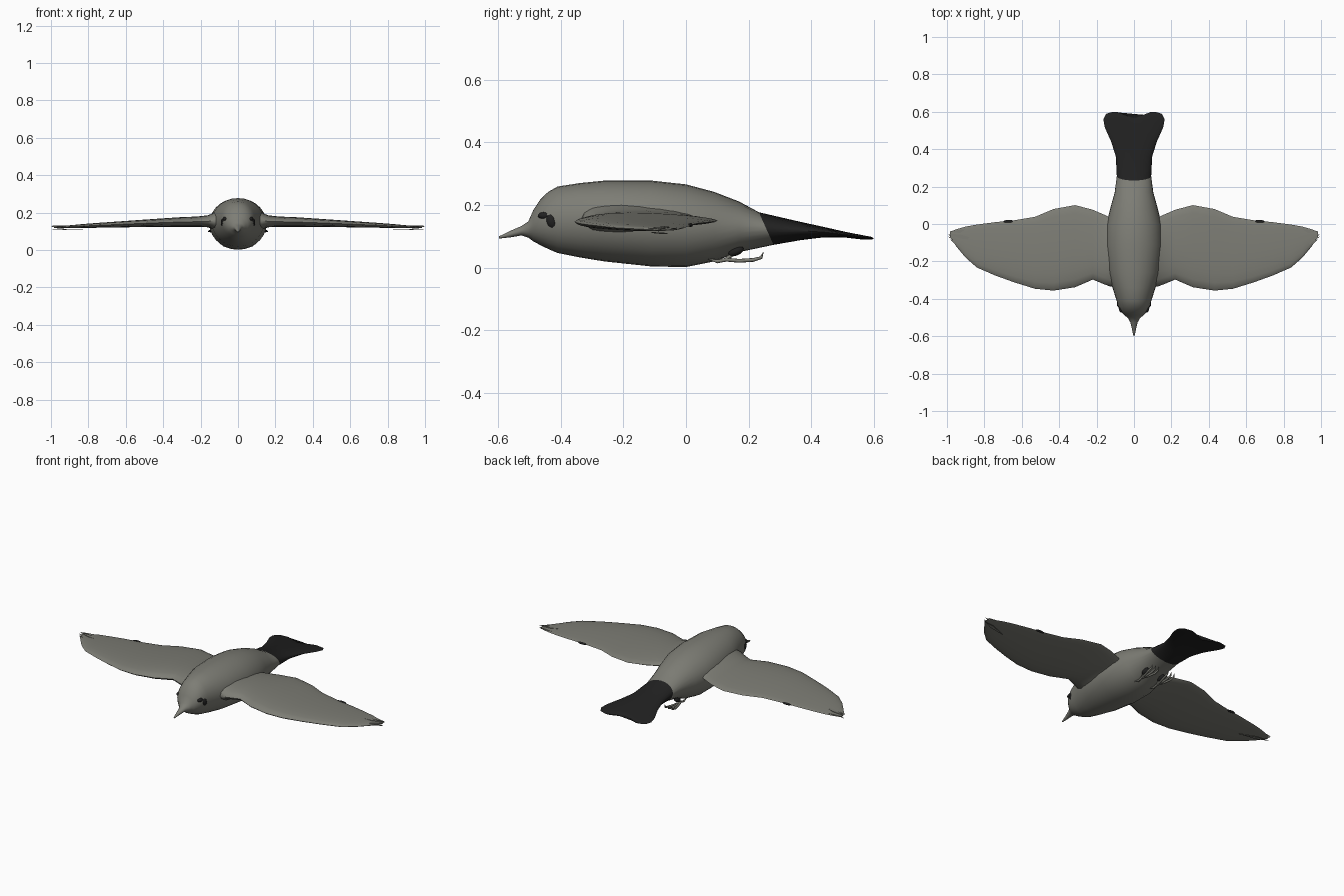
import bpy, bmesh, math
from mathutils import Vector

if "Cube" in bpy.data.objects:
    bpy.data.objects.remove(bpy.data.objects["Cube"])


def material(name, rgb):
    m = bpy.data.materials.new(name)
    m.diffuse_color = (*rgb, 1)
    m.use_nodes = True
    m.node_tree.nodes["Principled BSDF"].inputs["Base Color"].default_value = m.diffuse_color
    return m


GREY = material("grey plumage", (0.205, 0.205, 0.178))
BLACK = material("black plumage", (0.015, 0.015, 0.015))


def finish(name, bm, mats, angle=50):
    bmesh.ops.recalc_face_normals(bm, faces=bm.faces)
    me = bpy.data.meshes.new(name)
    bm.to_mesh(me)
    bm.free()
    for m in mats:
        me.materials.append(m)
    ob = bpy.data.objects.new(name, me)
    bpy.context.collection.objects.link(ob)
    bpy.ops.object.select_all(action='DESELECT')
    ob.select_set(True)
    bpy.context.view_layer.objects.active = ob
    bpy.ops.object.shade_smooth_by_angle(angle=math.radians(angle))
    return ob


def loft(name, rings, mats, dark_from=None):
    """Skin a list of point rings; rings after dark_from use the second material."""
    bm = bmesh.new()
    vr = [[bm.verts.new(p) for p in r] for r in rings]
    n = len(vr[0])
    for i in range(len(vr) - 1):
        for j in range(n):
            k = (j + 1) % n
            f = bm.faces.new((vr[i][j], vr[i][k], vr[i + 1][k], vr[i + 1][j]))
            f.material_index = int(dark_from is not None and i >= dark_from)
    bm.faces.new(vr[0])
    bm.faces.new(vr[-1]).material_index = int(dark_from is not None)
    return finish(name, bm, mats)


def tube(name, pts, radii, mat, n=8):
    """Tapered tube along a path lying roughly along y."""
    pts = [Vector(p) for p in pts]
    rings = []
    for i, p in enumerate(pts):
        d = (pts[min(i + 1, len(pts) - 1)] - pts[max(i - 1, 0)]).normalized()
        u = d.cross(Vector((1, 0, 0))).normalized()
        w = d.cross(u)
        rings.append([p + radii[i] * (u * math.cos(a) + w * math.sin(a))
                      for a in (2 * math.pi * j / n for j in range(n))])
    return loft(name, rings, [mat])


def ball(name, loc, size, mat, tilt=0):
    bm = bmesh.new()
    bmesh.ops.create_uvsphere(bm, u_segments=16, v_segments=10, radius=1)
    c, s = math.cos(tilt), math.sin(tilt)
    for v in bm.verts:
        x, y, z = (v.co[i] * size[i] for i in range(3))
        v.co = Vector(loc) + Vector((x, y * c - z * s, y * s + z * c))
    return finish(name, bm, [mat])


# Body, beak and tail: y, half width, bottom z, top z, shear, tail notch
BODY = [
    (-.597, .004, .093, .100, 0, 0), (-.56, .011, .097, .118, 0, 0),
    (-.525, .020, .103, .133, 0, 0), (-.503, .032, .096, .148, 0, 0),
    (-.487, .053, .084, .185, 0, 0), (-.465, .073, .072, .218, 0, 0),
    (-.44, .084, .060, .242, 0, 0), (-.41, .093, .047, .259, 0, 0),
    (-.34, .115, .033, .270, 0, 0), (-.26, .140, .020, .278, 0, 0),
    (-.11, .153, .004, .278, 0, 0), (0, .148, .002, .266, 0, 0),
    (.09, .125, .020, .242, 0, 0), (.17, .103, .050, .211, 0, 0),
    (.256, .092, .073, .177, .45, 0), (.36, .097, .088, .149, .2, 0),
    (.44, .122, .097, .130, 0, 0), (.51, .156, .096, .114, 0, .006),
    (.545, .164, .092, .106, 0, .014), (.562, .148, .090, .100, 0, .028),
    (.565, .115, .090, .096, 0, .034),
]
rings = []
for y, w, zb, zt, sh, notch in BODY:
    ring = []
    for j in range(28):
        a = 2 * math.pi * j / 28
        x, dz = w * math.cos(a), (zt - zb) / 2 * math.sin(a)
        ring.append((x, y - sh * dz + notch * min(1, abs(x) / .09), (zt + zb) / 2 + dz))
    rings.append(ring)
loft("body_and_tail", rings, [GREY, BLACK], dark_from=14)

# Wing stations: x, leading edge y, trailing edge y, mid z, half thickness
WING = [
    (.09, -.335, .045, .155, .065), (.13, -.333, .035, .155, .048),
    (.16, -.322, .050, .154, .034), (.22, -.297, .076, .152, .029),
    (.315, -.338, .101, .150, .027), (.43, -.356, .080, .146, .023),
    (.53, -.346, .038, .142, .020), (.64, -.312, .020, .137, .017),
    (.74, -.276, .010, .133, .014), (.84, -.233, -.003, .128, .011),
    (.90, -.180, -.014, .125, .008), (.95, -.120, -.028, .122, .006),
    (.985, -.068, -.042, .120, .003),
]
# Wing tip feathers: root x, root y, tip x, tip y, z
FEATHERS = [
    (.85, -.19, .985, -.078, .128), (.84, -.15, .995, -.066, .131),
    (.82, -.09, .998, -.052, .134), (.80, -.04, .990, -.040, .130),
    (.83, -.11, .992, -.059, .114),
]

for side, s in (("left", -1), ("right", 1)):
    rings = []
    for x, le, te, z, h in WING:
        ring = []
        for j in range(20):
            a = 2 * math.pi * j / 20
            c = math.cos(a)
            ring.append((s * x, (le + te) / 2 + (te - le) / 2 * c,
                         z + h * math.sin(a) * (.9 - .3 * c)))
        rings.append(ring)
    loft(side + "_wing", rings, [GREY])

    for i, (x0, y0, x1, y1, z) in enumerate(FEATHERS):
        bm = bmesh.new()
        a, b = Vector((x0, y0, z)), Vector((x1, y1, z - .004))
        side_dir = (b - a).cross(Vector((0, 0, 1))).normalized() * .011
        mid = a.lerp(b, .6)
        vs = [bm.verts.new((s * p.x, p.y, p.z))
              for p in (a, mid - side_dir, b, mid + side_dir)]
        f = bm.faces.new(vs)
        ext = bmesh.ops.extrude_face_region(bm, geom=[f])
        for v in ext['geom']:
            if isinstance(v, bmesh.types.BMVert):
                v.co.z -= .003
        finish(f"{side}_tip_feather_{i + 1}", bm, [GREY], 30)

    # Dark spot on the trailing edge
    ball(side + "_wing_spot", (s * .67, .014, .136), (.028, .008, .006), BLACK)

    # Eye patch with a short streak in front of it
    ball(side + "_eye", (s * .076, -.428, .148), (.016, .018, .026), BLACK, .3)
    ball(side + "_eye_streak", (s * .068, -.449, .166), (.014, .024, .012), BLACK)

    # Tucked foot: dark thigh, grey shank and curled toes
    fx = s * .055
    ball(side + "_thigh", (fx, .16, .052), (.014, .026, .013), BLACK, .4)
    tube(side + "_shank", [(fx, .17, .055), (fx, .145, .040), (fx, .13, .028)],
         [.008, .006, .006], GREY)
    for i, dx in enumerate((-.022, 0, .022)):
        tube(f"{side}_toe_{i + 1}",
             [(fx, .125, .026), (fx + dx * .5, .17, .022), (fx + dx, .215, .025),
              (fx + dx, .240, .032), (fx + dx, .247, .050)],
             [.006, .006, .006, .005, .001], GREY)
    tube(side + "_hind_toe", [(fx, .135, .027), (fx, .10, .020), (fx, .065, .030)],
         [.006, .006, .001], GREY)
